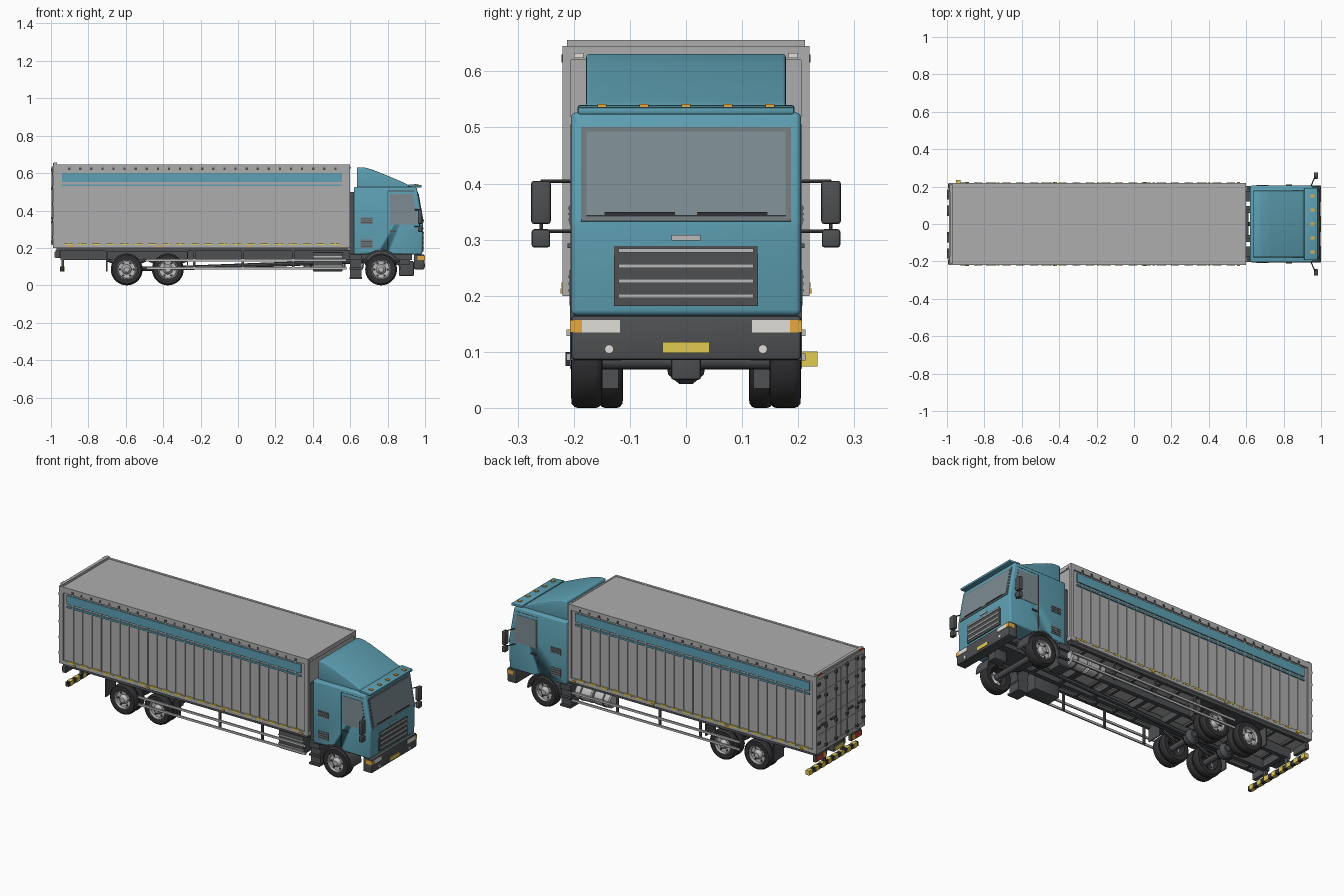
import bpy, bmesh, math
from mathutils import Vector, Matrix

if "Cube" in bpy.data.objects:
    bpy.data.objects.remove(bpy.data.objects["Cube"])

COL = dict(teal=(.11, .35, .45), dark=(.075, .08, .085), black=(.03, .03, .033), glass=(.2, .26, .29),
           trim=(.16, .19, .2), yellow=(.75, .6, .08), orange=(.8, .4, .05), red=(.6, .06, .04),
           white=(.75, .74, .68), panel=(.42, .42, .42), silver=(.5, .5, .5))
MATS = {}

def finish(name, bm, col, smooth=False, loc=(0, 0, 0), rot=0):
    bmesh.ops.recalc_face_normals(bm, faces=bm.faces)
    me = bpy.data.meshes.new(name)
    bm.to_mesh(me)
    bm.free()
    ob = bpy.data.objects.new(name, me)
    bpy.context.collection.objects.link(ob)
    ob.location, ob.rotation_euler = loc, (0, rot, 0)
    if col not in MATS:
        MATS[col] = bpy.data.materials.new(col)
        MATS[col].diffuse_color = (*COL[col], 1)
    me.materials.append(MATS[col])
    if smooth:
        bpy.ops.object.select_all(action='DESELECT')
        ob.select_set(True)
        bpy.context.view_layer.objects.active = ob
        bpy.ops.object.shade_smooth_by_angle(angle=math.radians(35))
    return ob

def boxes(name, spans, col, mirror=False, bevel=0, rot=0):
    """One object of boxes (x0,x1,y0,y1,z0,z1); mirror adds copies at -y."""
    bm = bmesh.new()
    if mirror:
        spans = spans + [(a, b, -d, -c, e, f) for a, b, c, d, e, f in spans]
    a, b, _, _, e, f = spans[0]
    org = Vector(((a + b) / 2, 0, (e + f) / 2))
    for a, b, c, d, e, f in spans:
        m = Matrix.Translation(Vector(((a + b) / 2, (c + d) / 2, (e + f) / 2)) - org)
        bmesh.ops.create_cube(bm, size=1, matrix=m @ Matrix.Diagonal((b - a, d - c, f - e, 1)))
    if bevel:
        bmesh.ops.bevel(bm, geom=bm.edges[:], offset=bevel, segments=2, profile=.5, affect='EDGES')
    return finish(name, bm, col, bevel > 0, org, rot)

def prism(name, pts, y0, y1, col, bevel=0, mirror=False):
    """xz outline extruded from y0 to y1."""
    bm = bmesh.new()
    for s in ((1, -1) if mirror else (1,)):
        f = bm.faces.new([bm.verts.new((x, s * y0, z)) for x, z in pts])
        g = bmesh.ops.extrude_face_region(bm, geom=[f])['geom']
        bmesh.ops.translate(bm, vec=(0, s * (y1 - y0), 0), verts=[v for v in g if isinstance(v, bmesh.types.BMVert)])
    bmesh.ops.recalc_face_normals(bm, faces=bm.faces)
    if bevel:
        bmesh.ops.bevel(bm, geom=bm.edges[:], offset=bevel, segments=3, profile=.5, affect='EDGES')
    return finish(name, bm, col, bevel > 0)

def lathe(name, prof, loc, col, axis='Y', angle=2 * math.pi, closed=False, steps=36):
    """Spin (radius, offset) profile round the y or x axis."""
    bm = bmesh.new()
    vs = [bm.verts.new((r, t, 0) if axis == 'Y' else (t, r, 0)) for r, t in prof]
    es = [bm.edges.new(p) for p in zip(vs, vs[1:] + (vs[:1] if closed else []))]
    bmesh.ops.spin(bm, geom=vs + es, cent=(0, 0, 0), axis=(0, -1, 0) if axis == 'Y' else (1, 0, 0),
                   angle=angle, steps=steps)
    bmesh.ops.remove_doubles(bm, verts=bm.verts, dist=1e-5)
    return finish(name, bm, col, True, loc)

def rod(name, r, y0, y1, x, z, col, steps=20):
    return lathe(name, [(0, y0), (r, y0), (r, y1), (0, y1)], (x, 0, z), col, steps=steps)

def tube(name, pts, r, col):
    bm = bmesh.new()
    for p, q in zip(pts, pts[1:]):
        p, q = Vector(p), Vector(q)
        m = Matrix.Translation((p + q) / 2) @ (q - p).to_track_quat('Z', 'Y').to_matrix().to_4x4()
        bmesh.ops.create_cone(bm, cap_ends=True, segments=8, radius1=r, radius2=r, depth=(q - p).length, matrix=m)
    return finish(name, bm, col, True)

# cargo box with frame, ribbed sides and stripes
boxes('cargo_box', [(-.978, .595, -.212, .212, .2, .643)], 'panel')
boxes('cargo_frame', [(-.985, .6, .205, .22, .2, .222), (-.985, .6, .205, .22, .612, .645),
                      (-.985, -.962, .205, .22, .2, .645), (.58, .6, .205, .22, .2, .645)], 'panel', True)
boxes('cargo_front_frame', [(.59, .6, -.22, .22, .62, .645), (.59, .6, -.22, .22, .2, .222)], 'panel')
N = 26
xs = [-.962 + 1.542 * i / N for i in range(1, N)]
boxes('side_ribs', [(x - .004, x + .004, .21, .217, .222, .612) for x in xs], 'panel', True)
boxes('side_buckles', [(x - .006, x + .006, .218, .222, .616, .63) for x in xs], 'dark', True)
boxes('side_stripe', [(-.94, .555, .21, .219, .552, .602), (-.94, .555, .21, .219, .53, .54)], 'teal', True)
boxes('side_reflectors', [(-.93 + i * .075, -.885 + i * .075, .21, .2215, .215, .224) for i in range(20)], 'yellow', True)
boxes('side_marker_lamps', [(x, x + .018, .215, .224, .204, .213) for x in (-.9, -.43, .05, .55)], 'orange', True)
boxes('front_marker_lamps', [(.597, .604, .183, .2, .624, .633)], 'white', True)

# rear doors
boxes('rear_header', [(-.985, -.967, -.212, .212, .643, .656)], 'panel')
boxes('rear_frame', [(-.988, -.975, -.22, .22, .625, .645), (-.988, -.975, -.22, .22, .2, .222),
                     (-.988, -.975, -.22, -.203, .2, .645), (-.988, -.975, .203, .22, .2, .645)], 'panel')
boxes('rear_doors', [(-.987, -.975, .003, .2, .225, .622)], 'panel', True)
boxes('door_ribs', [(-.99, -.985, .008, .197, z, z + .006) for z in (.3, .38, .46, .54)], 'panel', True)
for s in (1, -1):
    for y in (.05, .14):
        tube('door_lock_rod', [(-.993, s * y, .215), (-.993, s * y, .635)], .004, 'silver')
boxes('lock_brackets', [(-1, -.985, y - .008, y + .008, z, z + .014) for y in (.05, .14)
                        for z in (.225, .33, .51, .61)], 'dark', True)
boxes('lock_handles', [(-1, -.99, .05, .1, .355, .364), (-1, -.99, .14, .185, .355, .364)], 'dark', True)
boxes('door_hinges', [(-.994, -.98, .19, .216, z, z + .014) for z in (.25, .34, .43, .52, .59)], 'dark', True)
boxes('rear_top_lamps', [(-.99, -.968, .175, .205, .645, .655)], 'red', True)

# chassis
boxes('chassis_rails', [(-.95, .93, .07, .095, .135, .19)], 'dark', True)
boxes('cross_members', [(x - .012, x + .012, -.08, .08, .14, .18) for x in (-.92, -.7, -.48, -.25, -.03, .2, .42, .6, .9)], 'dark')
boxes('floor_beams', [(x - .008, x + .008, -.205, .205, .186, .2) for x in [-.9 + .125 * i for i in range(12)]], 'dark')
boxes('floor_side_rails', [(-.97, .59, .19, .208, .183, .201)], 'dark', True)
boxes('engine_block', [(.68, .92, -.07, .07, .11, .25)], 'dark')
boxes('oil_sump', [(.86, .94, -.027, .027, .05, .13)], 'dark', bevel=.006)
boxes('cab_rear_mounts', [(.597, .625, .17, .19, .17, .5), (.597, .625, .06, .08, .17, .3)], 'dark', True)
tube('drive_shaft', [(.68, 0, .13), (-.375, 0, .09), (-.595, 0, .09)], .012, 'dark')

# wheels: dual at the rear, single steering wheels in front
def tyre(x, s, y0, y1):
    w = y1 - y0
    p = [(.052, 0), (.06, -.001), (.077, 0), (.083, .005), (.085, .011), (.085, w - .011),
         (.083, w - .005), (.077, w), (.06, w + .001), (.052, w)]
    lathe('tyre', [(r, s * (y0 + t)) for r, t in p], (x, 0, .085), 'black', closed=True)

def wheel(x, s, dual):
    if dual:
        tyre(x, s, .113, .155)
        tyre(x, s, .162, .204)
    else:
        tyre(x, s, .15, .204)
    p = [(.053, .15), (.054, .203), (.049, .204), (.046, .19), (.026, .188), (.022, .2), (.014, .207), (0, .207)]
    lathe('wheel_rim', [(r, s * y) for r, y in p], (x, 0, .085), 'silver')
    for i in range(6):
        a = math.pi * i / 3
        rod('rim_hole', .0065, s * .18, s * .1905, x + .037 * math.cos(a), .085 + .037 * math.sin(a), 'black', 10)

for x in (-.595, -.375, .765):
    rod('axle', .016, -.17, .17, x, .085, 'dark')
    for s in (1, -1):
        wheel(x, s, x < 0)
        tube('leaf_spring', [(x - .1, s * .1, .135), (x - .03, s * .1, .107), (x + .03, s * .1, .107), (x + .1, s * .1, .135)], .009, 'dark')
for x in (-.595, -.375):
    lathe('differential', [(0, -.035), (.025, -.032), (.042, -.012), (.042, .012), (.025, .032), (0, .035)], (x, 0, .085), 'dark')
boxes('mud_flaps', [(-.705, -.699, .115, .205, .075, .187), (-.272, -.266, .115, .205, .11, .187)], 'dark', True)
boxes('rear_fender_plates', [(-.7, -.27, .11, .205, .178, .183)], 'dark', True)

# side guards, tank, battery box
boxes('side_guard_rails', [(-.49, .58, .205, .213, z, z + .012) for z in (.085, .128)], 'silver', True)
boxes('side_guard_posts', [(x, x + .012, .195, .206, .085, .19) for x in (-.24, .02, .29)], 'dark', True)
for x0, x1 in ((.35, .455), (.465, .575)):
    lathe('fuel_tank', [(0, x0), (.036, x0), (.042, x0 + .006), (.042, x1 - .006), (.036, x1), (0, x1)], (0, .158, .128), 'silver', 'X')
for x in (.385, .53):
    lathe('tank_strap', [(.0425, x), (.0445, x), (.0445, x + .01), (.0425, x + .01)], (0, .158, .128), 'dark', 'X', closed=True)
boxes('battery_box', [(.4, .56, -.203, -.11, .075, .178)], 'dark', bevel=.005)
boxes('battery_box_bands', [(.4, .56, -.206, -.2, z, z + .006) for z in (.1, .15)], 'silver')

# rear underride bar, tail lamps
boxes('underride_bar', [(-.95, -.93, -.215, .215, .075, .1)], 'black')
boxes('underride_stripes', [(-.952, -.928, -.2 + i * .058, -.172 + i * .058, .074, .101) for i in range(8)], 'yellow')
boxes('underride_brackets', [(-.945, -.93, .075, .095, .08, .16)], 'dark', True)
boxes('tail_lamp_housing', [(-.975, -.955, .115, .207, .145, .183)], 'dark', True)
boxes('tail_lamps', [(-.98, -.974, .15, .204, .15, .178)], 'red', True)
boxes('rear_turn_lamps', [(-.98, -.974, .12, .147, .15, .178)], 'orange', True)
boxes('rear_plate', [(-.98, -.975, -.04, .04, .15, .172)], 'yellow')
boxes('rear_plate_holder', [(-.975, -.94, -.045, .045, .145, .19)], 'dark')

# cab shell with wheel arches
cab = prism('cab', [(.62, .165), (.985, .165), (.99, .33), (.955, .527), (.62, .527)], -.205, .205, 'teal', .01)
cut = rod('arch_cutter', .105, -.3, .3, .765, .085, 'dark', 40)
cut.hide_render = True
cut.hide_set(True)
mod = cab.modifiers.new('arches', 'BOOLEAN')
mod.object, mod.solver = cut, 'EXACT'
for s in (1, -1):
    lathe('wheel_arch', [(.096, s * .115), (.104, s * .115), (.104, s * .207), (.096, s * .207)], (.765, 0, .085), 'dark', angle=math.pi, closed=True, steps=20)
prism('roof_spoiler', [(.635, .52), (.635, .631), (.675, .631), (.72, .618), (.81, .582), (.9, .543), (.93, .52)], -.178, .178, 'teal', .006)
boxes('sun_visor', [(.91, .982, -.193, .193, .525, .538)], 'teal', bevel=.004, rot=.06)
boxes('roof_lamps', [(.945, .965, y - .008, y + .008, .534, .542) for y in (-.15, -.075, 0, .075, .15)], 'orange')

# cab front: windscreen, wipers, grille
T = -.178
boxes('windscreen_trim', [(.968, .977, -.187, .187, .331, .501)], 'trim', rot=T)
boxes('windscreen', [(.97, .979, -.177, .177, .341, .493)], 'glass', rot=T)
boxes('wipers', [(.988, .994, .02, .145, .344, .349)], 'black', True)
boxes('front_badge', [(.985, .993, -.026, .026, .299, .308)], 'silver')
boxes('grille', [(.98, .991, -.128, .128, .182, .289)], 'dark')
boxes('grille_bars', [(.985, .994, -.12, .12, z, z + .007) for z in (.196, .223, .25, .277)], 'silver')

# bumper and lamps
boxes('bumper', [(.94, .997, -.205, .205, .086, .165)], 'dark', bevel=.006)
boxes('headlamps', [(.985, .9995, .118, .185, .135, .157)], 'white', True)
boxes('turn_lamps', [(.96, .999, .185, .2065, .135, .157)], 'orange', True)
boxes('front_plate', [(.99, 1, -.042, .042, .098, .118)], 'yellow')
for s in (1, -1):
    lathe('fog_lamp', [(0, .99), (.008, .99), (.008, 1), (0, 1)], (0, s * .137, .105), 'white', 'X', steps=16)

# cab sides: doors, windows, vents, steps
prism('side_window', [(.812, .325), (.955, .325), (.957, .36), (.935, .488), (.812, .488)], .2, .207, 'glass', mirror=True)
boxes('door_seams', [(.8, .803, .2, .2058, .19, .505), (.8, .94, .2, .2058, .503, .506)], 'dark', True)
boxes('door_handles', [(.812, .845, .204, .211, .285, .293)], 'dark', True)
boxes('cab_vents', [(.655, .72, .2, .208, .327, .362), (.655, .72, .2, .208, .2, .246)], 'trim', True)
boxes('vent_slats', [(.657, .718, .2, .2095, z, z + .004) for z in (.334, .344, .354, .208, .22, .232)], 'dark', True)
boxes('cab_steps', [(.595, .662, .12, .204, .035, .045), (.595, .662, .12, .204, .085, .095),
                    (.595, .662, .12, .204, .135, .165), (.598, .66, .12, .19, .035, .15)], 'dark', True)

# mirrors
boxes('main_mirrors', [(.962, .985, .241, .276, .328, .405)], 'dark', True, .005)
boxes('wide_mirrors', [(.962, .985, .242, .275, .286, .319)], 'dark', True, .005)
for s in (1, -1):
    tube('mirror_arm', [(.945, s * .2, .404), (.97, s * .258, .404), (.97, s * .258, .315), (.945, s * .2, .315)], .003, 'dark')

for m in bpy.data.materials:
    if m.users and not m.is_grease_pencil:
        m.use_nodes = True
        m.node_tree.nodes["Principled BSDF"].inputs["Base Color"].default_value = m.diffuse_color
